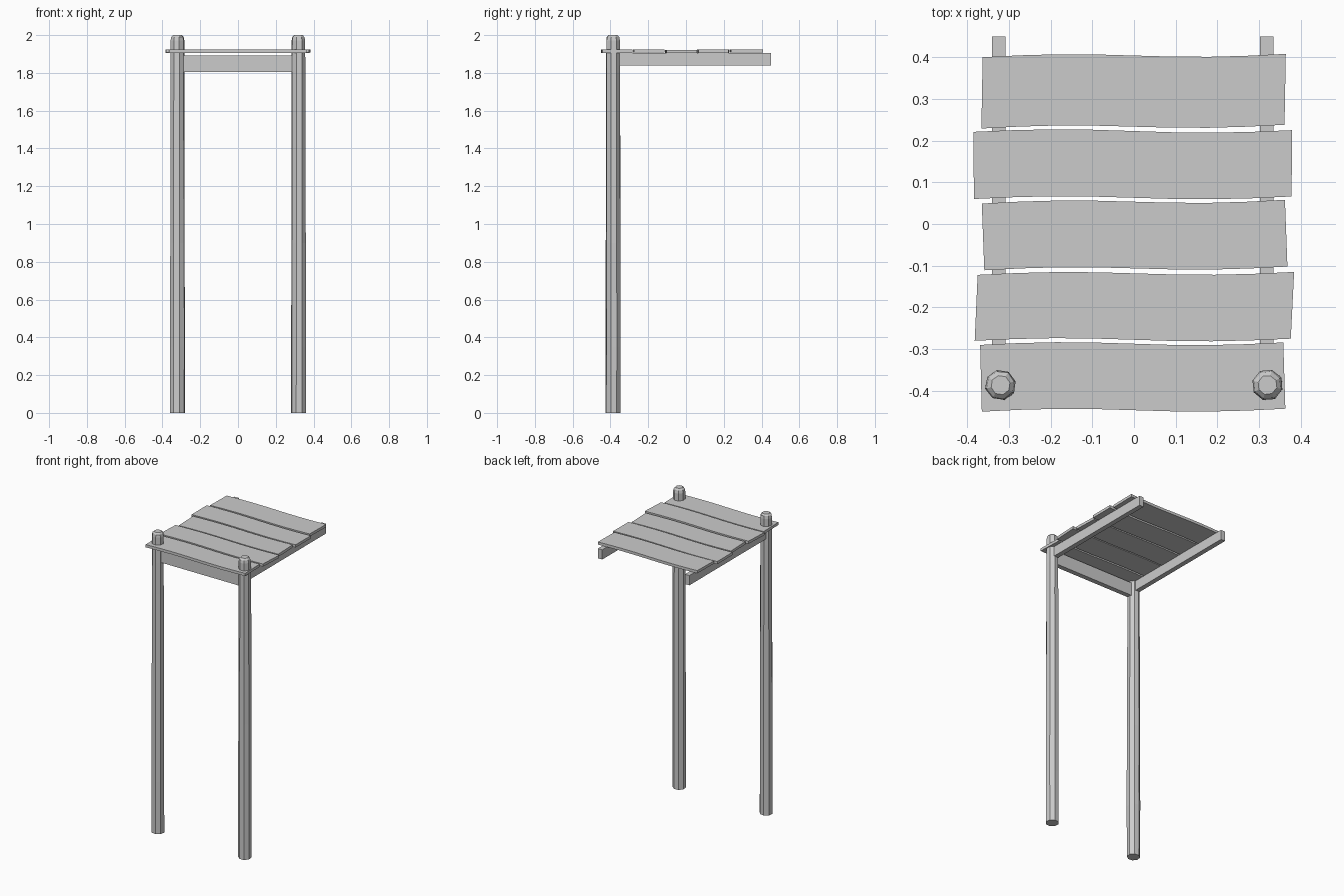
import bpy, bmesh, math, random
from mathutils import Vector

if "Cube" in bpy.data.objects:
    bpy.data.objects.remove(bpy.data.objects["Cube"], do_unlink=True)

random.seed(4)
wood = bpy.data.materials.new("grey_wood")
wood.use_nodes = True
GREY = (0.6, 0.6, 0.6, 1)
wood.diffuse_color = GREY
wood.node_tree.nodes["Principled BSDF"].inputs["Base Color"].default_value = GREY


def finish(name, bm):
    bmesh.ops.recalc_face_normals(bm, faces=bm.faces)
    mesh = bpy.data.meshes.new(name)
    bm.to_mesh(mesh)
    bm.free()
    mesh.materials.append(wood)
    obj = bpy.data.objects.new(name, mesh)
    bpy.context.collection.objects.link(obj)
    return obj


def loft(name, rings):
    """Skin a list of equal-length closed rings and cap both ends."""
    bm = bmesh.new()
    rows = [[bm.verts.new(p) for p in ring] for ring in rings]
    n = len(rows[0])
    for a, b in zip(rows, rows[1:]):
        for i in range(n):
            j = (i + 1) % n
            bm.faces.new((a[i], a[j], b[j], b[i]))
    bm.faces.new(rows[0])
    bm.faces.new(rows[-1])
    return finish(name, bm)


def box(name, low, high):
    (x0, y0, z0), (x1, y1, z1) = low, high
    outline = [(x0, y0), (x1, y0), (x1, y1), (x0, y1)]
    return loft(name, [[(x, y, z) for x, y in outline] for z in (z0, z1)])


# Rough-hewn eight-sided posts with chamfered tops
def post(name, cx, turn):
    levels = [(0, 0.04), (0.35, 0.04), (0.9, 0.039), (1.6, 0.038),
              (1.8, 0.037), (1.972, 0.037), (1.99, 0.033), (2.0, 0.023)]
    rings = []
    for z, r in levels:
        ring = []
        for i in range(8):
            a = math.tau * (i + 0.5) / 8 + turn
            rr = r * random.uniform(0.99, 1.05)
            ring.append((cx + rr * math.cos(a), -0.386 + rr * math.sin(a), z))
        rings.append(ring)
    return loft(name, rings)


# Warped planks: corners are left/right x and y on the back and front edges
def plank(name, back, front, z):
    steps = 8
    rings = []
    for k in range(steps + 1):
        t = k / steps
        edge = []
        for (xl, yl, xr, yr) in (back, front):
            x = xl + (xr - xl) * t
            y = yl + (yr - yl) * t - 0.005 * math.sin(math.tau * (t - 0.5))
            edge.append(Vector((x, y, z)))
        up = Vector((0, 0, 0.018))
        b, f = edge
        rings.append([b, f, f + up, b + up])
    return loft(name, rings)


for side, s, turn in (("left", 1, 0.1), ("right", -1, -0.15)):
    post(side + "_post", s * 0.32, turn)
    cx = 0.318 if s > 0 else -0.324
    box(side + "_rail", (cx - 0.016, -0.386, 1.84), (cx + 0.016, 0.45, 1.905))

# Cross beam between the posts
box("front_beam", (-0.31, -0.402, 1.806), (0.31, -0.37, 1.893))

PLANKS = [
    ((-0.363, 0.40, 0.364, 0.408), (-0.366, 0.229, 0.361, 0.238), 1.907),
    ((-0.385, 0.221, 0.379, 0.225), (-0.384, 0.06, 0.378, 0.066), 1.905),
    ((-0.365, 0.049, 0.362, 0.058), (-0.359, -0.111, 0.368, -0.102), 1.904),
    ((-0.375, -0.122, 0.384, -0.115), (-0.382, -0.28, 0.376, -0.275), 1.907),
    ((-0.369, -0.29, 0.358, -0.284), (-0.365, -0.45, 0.363, -0.443), 1.905),
]
for i, (back, front, z) in enumerate(PLANKS):
    plank(f"roof_plank_{i + 1}", back, front, z)
